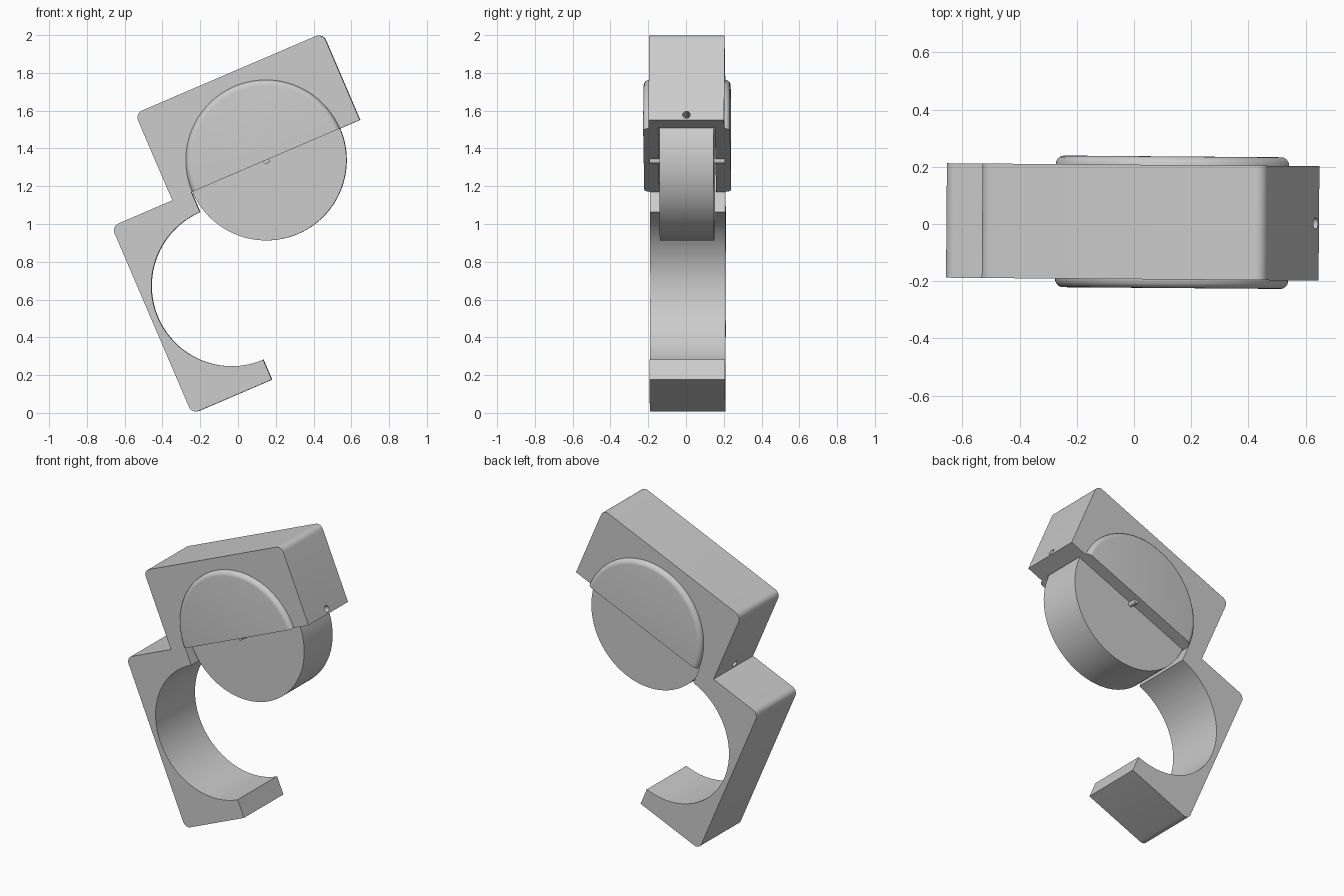
import bpy, bmesh, math
from mathutils import Matrix

cube = bpy.data.objects.get("Cube")
if cube:
    bpy.data.objects.remove(cube, do_unlink=True)

R = 0.425          # wheel and hook radius
HALF = 0.54        # half length of the housing
DEPTH = 0.2        # half thickness of housing and hook
# Everything is modelled square around the wheel centre, then tilted
FRAME = (Matrix.Translation((0.15, 0.006, 1.338))
         @ Matrix.Rotation(math.radians(-0.45), 4, 'Z')
         @ Matrix.Rotation(math.radians(-23.2), 4, 'Y'))

grey = bpy.data.materials.new("light grey")
grey.use_nodes = True
grey.diffuse_color = (0.6, 0.6, 0.6, 1)
grey.node_tree.nodes["Principled BSDF"].inputs["Base Color"].default_value = (0.6, 0.6, 0.6, 1)


def arc(cx, cz, r, start, end, steps):
    """Points along an arc, angles in degrees."""
    angles = [math.radians(start + (end - start) * i / steps) for i in range(steps + 1)]
    return [(cx + r * math.cos(a), cz + r * math.sin(a)) for a in angles]


def extrude(name, points, half, fillet=0):
    """Prism from an x-z outline; fillet rounds the rims above the base line."""
    bm = bmesh.new()
    face = bm.faces.new([bm.verts.new((x, -half, z)) for x, z in points])
    new = bmesh.ops.extrude_face_region(bm, geom=[face])["geom"]
    bmesh.ops.translate(bm, vec=(0, 2 * half, 0),
                        verts=[g for g in new if isinstance(g, bmesh.types.BMVert)])
    if fillet:
        rims = [e for e in bm.edges
                if abs(e.verts[0].co.y - e.verts[1].co.y) < 1e-5
                and max(v.co.z for v in e.verts) > 1e-4]
        bmesh.ops.bevel(bm, geom=rims, offset=fillet, segments=5,
                        profile=0.5, affect='EDGES')
    bmesh.ops.recalc_face_normals(bm, faces=bm.faces)
    mesh = bpy.data.meshes.new(name)
    bm.to_mesh(mesh)
    bm.free()
    mesh.materials.append(grey)
    obj = bpy.data.objects.new(name, mesh)
    bpy.context.collection.objects.link(obj)
    obj.matrix_world = FRAME
    return obj


def combine(target, tool, operation):
    """Apply a boolean and discard the tool."""
    tool.hide_render = True
    mod = target.modifiers.new("cut", 'BOOLEAN')
    mod.operation, mod.object, mod.solver = operation, tool, 'EXACT'
    bpy.ops.object.select_all(action='DESELECT')
    bpy.context.view_layer.objects.active = target
    target.select_set(True)
    bpy.ops.object.modifier_apply(modifier=mod.name)
    bpy.data.objects.remove(tool, do_unlink=True)


# Housing: block with rounded top corners and a raised half-round cover each side
c = 0.04
housing = extrude("wheel_housing",
                  [(-HALF, 0), (HALF, 0)]
                  + arc(HALF - c, 0.5 - c, c, 0, 90, 6)
                  + arc(c - HALF, 0.5 - c, c, 90, 180, 6), DEPTH)
cover = extrude("cover", arc(0, 0, R, 0, 180, 64), 0.23, 0.03)
combine(housing, cover, 'UNION')

# Wheel pocket
pocket = extrude("pocket_cutter", arc(0, 0, R + 0.008, 0, 357.1875, 127), 0.15)
combine(housing, pocket, 'DIFFERENCE')

# Pin hole through both end walls
pin = extrude("pin_cutter", arc(0, 0, 0.02, 0, 345, 23), 0.7)
pin.matrix_world = (FRAME @ Matrix.Translation((0, 0, 0.03))
                    @ Matrix.Rotation(math.pi / 2, 4, 'Z'))
combine(housing, pin, 'DIFFERENCE')

# Wheel and axle
wheel = extrude("wheel", arc(0, 0, R, 0, 357.1875, 127), 0.144)
axle = extrude("axle", arc(0, -0.004, 0.016, 0, 345, 23), DEPTH)

# Hook: half of an opened clamp, flush with the underside of the housing
left, tip, bottom = -0.89, -0.43, -2 * HALF
hook = extrude("clamp_hook",
               [(tip, 0)]
               + arc(left + c, -c, c, 90, 180, 6)
               + arc(left + c, bottom + c, c, 180, 270, 6)
               + [(tip, bottom)]
               + arc(tip, -HALF, R, 270, 90, 64), DEPTH)

# Smooth curved surfaces, keep real edges sharp
bpy.ops.object.select_all(action='DESELECT')
for obj in (housing, wheel, axle, hook):
    obj.select_set(True)
bpy.context.view_layer.objects.active = housing
bpy.ops.object.shade_smooth_by_angle(angle=math.radians(30))
